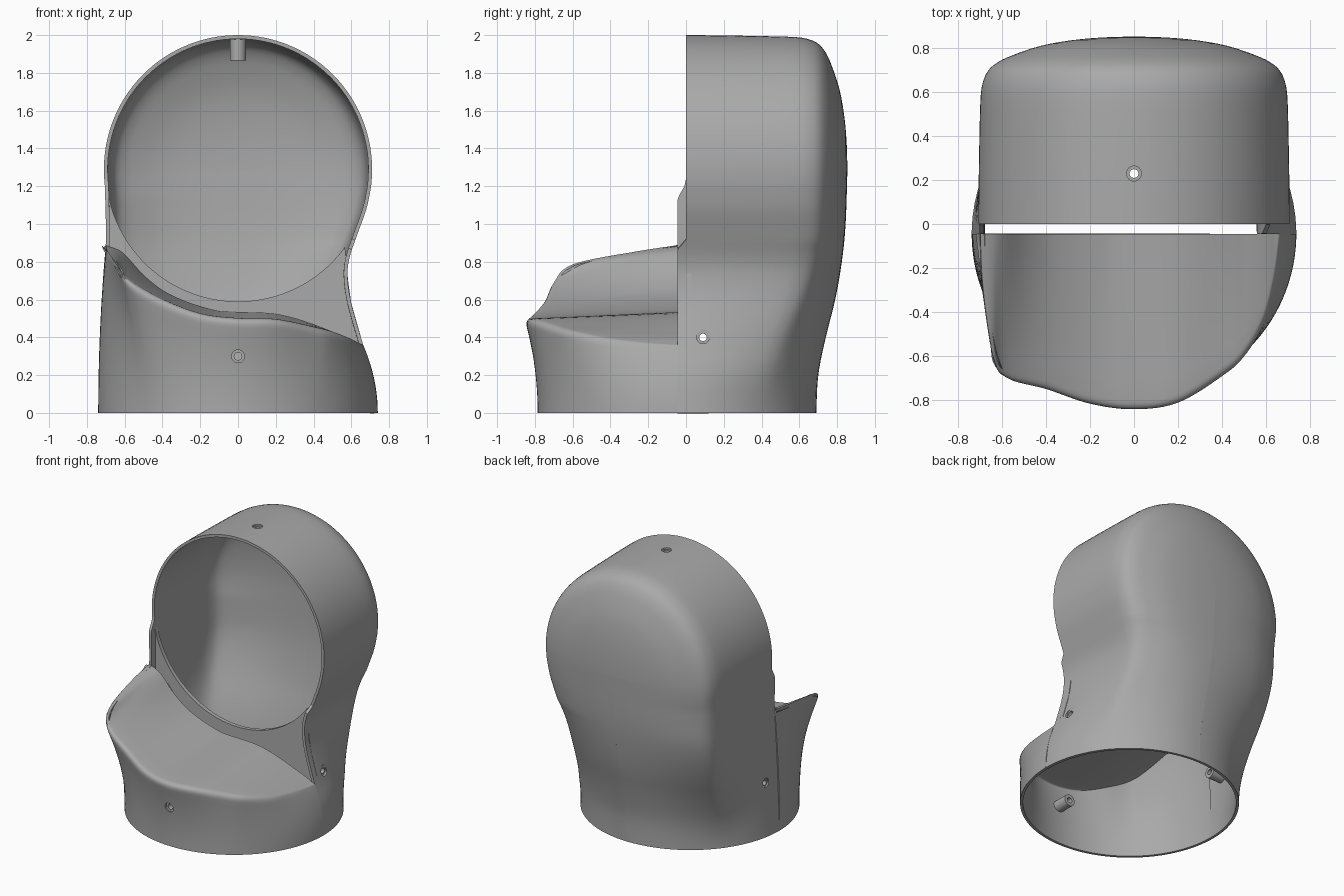
import bpy, bmesh, math
from mathutils import Vector

if "Cube" in bpy.data.objects:
    bpy.data.objects.remove(bpy.data.objects["Cube"])

grey = bpy.data.materials.new("plain grey")
grey.use_nodes = True
COLOUR = (0.4, 0.4, 0.4, 1)
grey.diffuse_color = COLOUR
grey.node_tree.nodes["Principled BSDF"].inputs["Base Color"].default_value = COLOUR

SEAM = -0.045      # plane where front and back parts meet
MID = 1.29         # height of the round opening's centre
RADIUS = 0.71
BASE = 0.74
WALL = 0.02


def spline(points, steps):
    """Smooth curve through points of any dimension."""
    pts = [Vector(p) for p in points]
    pts = [pts[0]] + pts + [pts[-1]]
    out = []
    for i in range(1, len(pts) - 2):
        a, b, c, d = pts[i - 1:i + 3]
        for k in range(steps):
            t = k / steps
            out.append(0.5 * (2 * b + (c - a) * t + (2 * a - 5 * b + 4 * c - d) * t ** 2
                              + (3 * b - a - 3 * c + d) * t ** 3))
    return out + [pts[-1]]


def lookup(curve, u):
    """Linear reading of a curve of (u, value) pairs."""
    for (u0, v0), (u1, v1) in zip(curve, curve[1:]):
        if u <= u1:
            t = max(0, (u - u0) / max(u1 - u0, 1e-6))
            return v0 + (v1 - v0) * t
    return curve[-1][1]


def ease(u, a, b):
    t = min(1, max(0, (u - a) / (b - a)))
    return t * t * (3 - 2 * t)


def grid_object(name, columns, ref=(0, 0, 0)):
    """Skin a grid of points, with normals facing away from ref."""
    bm = bmesh.new()
    grid = [[bm.verts.new(p) for p in col] for col in columns]
    for c0, c1 in zip(grid, grid[1:]):
        for k in range(len(c0) - 1):
            bm.faces.new((c0[k], c1[k], c1[k + 1], c0[k + 1]))
    bmesh.ops.remove_doubles(bm, verts=bm.verts, dist=0.0005)
    bmesh.ops.recalc_face_normals(bm, faces=bm.faces)
    ref = Vector(ref)
    if sum(f.normal.dot(f.calc_center_median() - ref) * f.calc_area() for f in bm.faces) < 0:
        bmesh.ops.reverse_faces(bm, faces=bm.faces)
    mesh = bpy.data.meshes.new(name)
    bm.to_mesh(mesh)
    bm.free()
    mesh.materials.append(grey)
    obj = bpy.data.objects.new(name, mesh)
    bpy.context.collection.objects.link(obj)
    return obj


def activate(obj):
    bpy.ops.object.select_all(action='DESELECT')
    obj.select_set(True)
    bpy.context.view_layer.objects.active = obj


def apply_modifier(obj, mod):
    activate(obj)
    bpy.ops.object.modifier_apply(modifier=mod.name)


def thicken(obj):
    mod = obj.modifiers.new("Wall", 'SOLIDIFY')
    mod.thickness = WALL
    mod.offset = -1
    apply_modifier(obj, mod)


def smooth(obj):
    activate(obj)
    bpy.ops.object.shade_smooth_by_angle(angle=math.radians(35))


# Back shell: outline seen from the front, waisted on +x only
right_edge = spline([(.74, 0), (.715, .2), (.66, .37), (.60, .58), (.58, .72),
                     (.59, .82), (.63, .94), (.68, 1.08), (.705, 1.2)], 5)
left_edge = spline([(-.705, 1.2), (-.70, .9), (-.72, .5), (-.74, 0)], 12)
arc = []
for i in range(1, 64):
    a = math.radians(-7.3 + 194.6 * i / 64)
    arc.append(Vector((RADIUS * math.cos(a), MID + RADIUS * math.sin(a))))
outline = right_edge + arc + left_edge

# Depth of the back by height, and rounded-box section of the hood
depth = spline([(0, .69), (.2, .70), (.4, .74), (.6, .79), (.8, .825),
                (1.0, .845), (1.3, .855)], 4)
section = spline([(1, 0), (.998, .2), (.993, .45), (.985, .68), (.965, .77), (.93, .825),
                  (.87, .865), (.78, .90), (.6, .95), (.4, .98), (.2, .995), (0, 1)], 3)

columns = []
for p in outline:
    x, z = p
    centre_z = min(z, MID)
    if x > 0:
        start = SEAM * (1 - ease(z, .86, .92))
    else:
        start = SEAM * (1 - ease(z, 1.12, 1.23))
    back = lookup(depth, centre_z)
    box = ease(z, 0.0, 0.95)
    col = []
    for q in section:
        f, g = q.normalized().lerp(q, box)
        col.append((x * f, start + (back - start) * g, centre_z + (z - centre_z) * f))
    columns.append(col)
back_shell = grid_object("back_shell", columns, (0, 0, 1))
thicken(back_shell)

# Front collar: rim line from the tall side round to the low side
rim = spline([(-.70, SEAM, .89), (-.692, -.3, .85), (-.645, -.63, .785), (-.58, -.72, .70),
              (-.4, -.765, .60), (-.2, -.83, .525), (0, -.855, .50), (.2, -.825, .495),
              (.4, -.70, .455), (.5, -.61, .43), (.59, -.45, .395), (.64, -.25, .37),
              (.665, SEAM, .355)], 6)
saddle = spline([(-.72, .89), (-.66, .875), (-.6, .84), (-.5, .73), (-.4, .65), (-.3, .60),
                 (-.2, .565), (-.1, .54), (0, .535), (.2, .525), (.4, .47), (.67, .357)], 4)

columns = []
for r in rim:
    around = Vector((r.x, r.y - SEAM, 0)).normalized() * BASE
    foot = Vector((around.x, around.y + SEAM, 0))

    def wall_point(t):
        p = foot.lerp(r, t * t)
        p.z = r.z * t
        return p

    inner = Vector((r.x, SEAM, max(lookup(saddle, r.x), r.z)))
    span = (inner - r).length
    lip = r.lerp(inner, min(.05, span * .5) / span) if span > .001 else r.copy()
    col = [wall_point(.9 * k / 12) for k in range(13)]
    shoulder = col[-1]
    for k in range(1, 7):
        t = k / 6
        col.append(shoulder * (1 - t) ** 2 + r * (2 * t * (1 - t)) + lip * t * t)
    col += [lip.lerp(inner, k / 8) for k in range(1, 9)]
    columns.append(col)
front_collar = grid_object("front_collar", columns, (0, -.2, .1))
thicken(front_collar)

# Web plate between the round opening and the collar
edge_limit = [(.57, .88), (.58, .72), (.60, .58), (.66, .37), (.70, .25)]
columns = []
for i in range(81):
    x = -.69 + 1.34 * i / 80
    top = MID - math.sqrt(.70 ** 2 - x * x)
    if x > .57:
        top = min(top, lookup(edge_limit, x))
    low = min(lookup(saddle, x) - .06, top - .01)
    columns.append([(x, y, z) for y, z in
                    ((0, top), (.03, top), (.03, low), (0, low), (0, top))])
web_plate = grid_object("web_plate", columns, (0, .015, .6))

# Screw bosses with matching holes through the walls
bosses = [("top_boss", back_shell, (0, .23, 1.985), (0, 0, -1)),
          ("right_boss", back_shell, (-.71, .09, .40), (1, 0, 0)),
          ("left_boss", back_shell, (.635, .09, .40), (-1, 0, 0)),
          ("front_boss", front_collar, (0, -.795, .30), (0, 1, 0))]
SIDES = 24
for name, shell, place, direction in bosses:
    turn = Vector(direction).to_track_quat('Z', 'Y')
    columns = []
    for i in range(SIDES + 1):
        a = math.tau * i / SIDES
        columns.append([(r * math.cos(a), r * math.sin(a), h) for r, h in
                        ((.043, 0), (.043, .12), (.02, .12), (.02, 0), (.043, 0))])
    boss = grid_object(name, columns, (0, 0, .06))
    boss.location = place
    boss.rotation_euler = turn.to_euler()
    smooth(boss)

    bpy.ops.mesh.primitive_cylinder_add(vertices=SIDES, radius=.034, depth=.12,
                                        location=place, rotation=turn.to_euler())
    cutter = bpy.context.object
    cutter.name = "hole_cutter"
    cutter.hide_render = True
    cut = shell.modifiers.new("Hole", 'BOOLEAN')
    cut.operation = 'DIFFERENCE'
    cut.solver = 'EXACT'
    cut.object = cutter
    apply_modifier(shell, cut)
    bpy.data.objects.remove(cutter)

for part in (back_shell, front_collar, web_plate):
    smooth(part)
